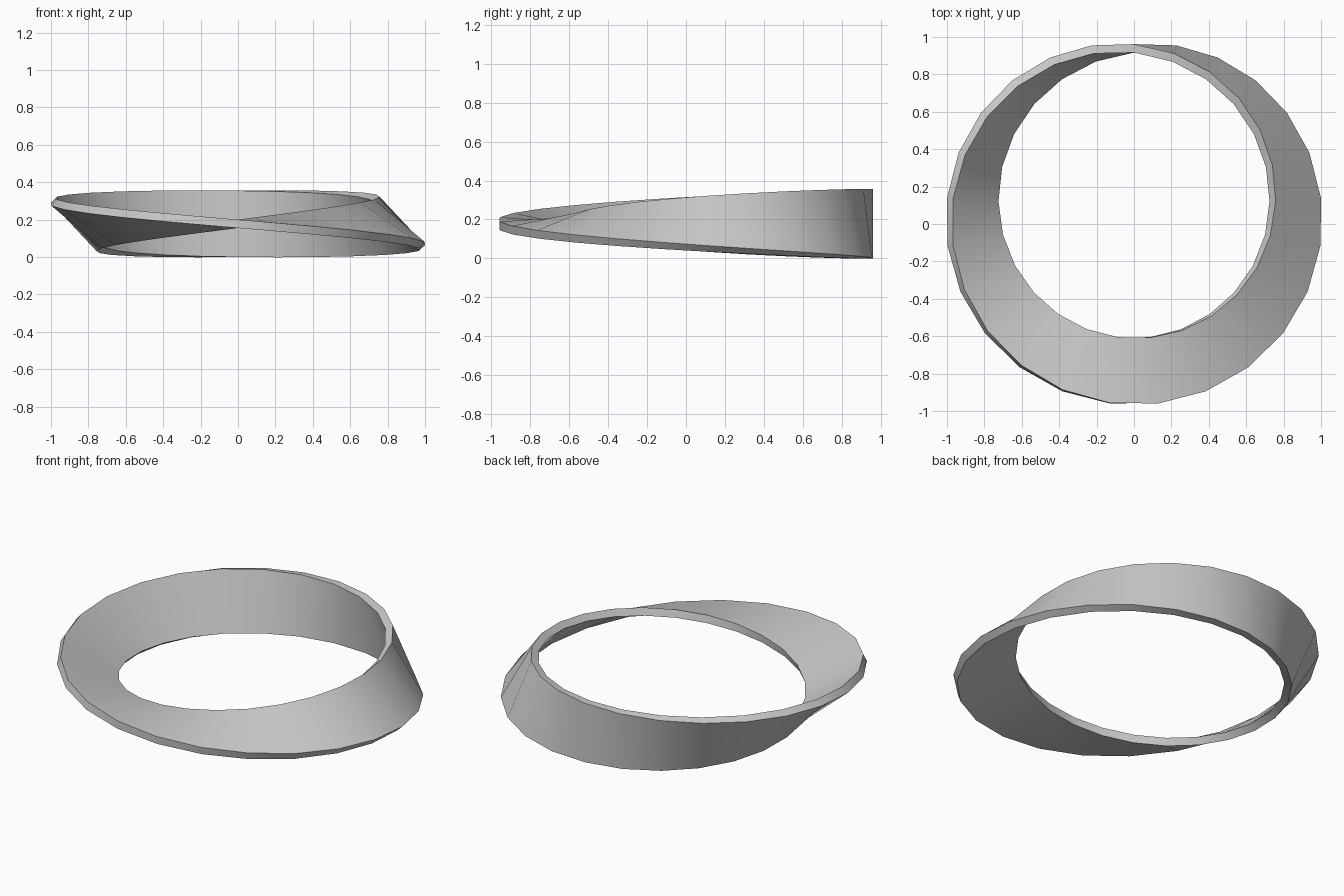
import bpy, bmesh
from math import sin, cos, pi
from mathutils import Vector

if "Cube" in bpy.data.objects:
    bpy.data.objects.remove(bpy.data.objects["Cube"])

SEGMENTS = 25
RADIUS, WIDTH, THICK = 0.864, 0.355, 0.045
CENTRE = Vector((0, 0.075, WIDTH / 2))

bm = bmesh.new()

# Rectangular section swept around the ring, making half a turn per lap
rings = []
for i in range(SEGMENTS):
    t = 2 * pi * i / SEGMENTS
    radial, up = Vector((sin(t), cos(t), 0)), Vector((0, 0, 1))
    across = up * cos(t / 2) - radial * sin(t / 2)
    normal = radial * cos(t / 2) + up * sin(t / 2)
    rings.append([bm.verts.new(CENTRE + radial * RADIUS
                               + across * a * WIDTH / 2 + normal * n * THICK / 2)
                  for a, n in ((1, 1), (1, -1), (-1, -1), (-1, 1))])

# Join sections; the last meets the first turned by two corners
for i in range(SEGMENTS):
    here, after = rings[i], rings[(i + 1) % SEGMENTS]
    shift = 2 if i == SEGMENTS - 1 else 0
    for k in range(4):
        bm.faces.new((here[k], here[(k + 1) % 4],
                      after[(k + 1 + shift) % 4], after[(k + shift) % 4]))
bmesh.ops.recalc_face_normals(bm, faces=bm.faces)

mesh = bpy.data.meshes.new("twisted_band")
bm.to_mesh(mesh)
bm.free()
band = bpy.data.objects.new("twisted_band", mesh)
bpy.context.collection.objects.link(band)

# Smooth along the band, sharp at its edges
bpy.context.view_layer.objects.active = band
band.select_set(True)
bpy.ops.object.shade_smooth_by_angle(angle=pi / 6)
